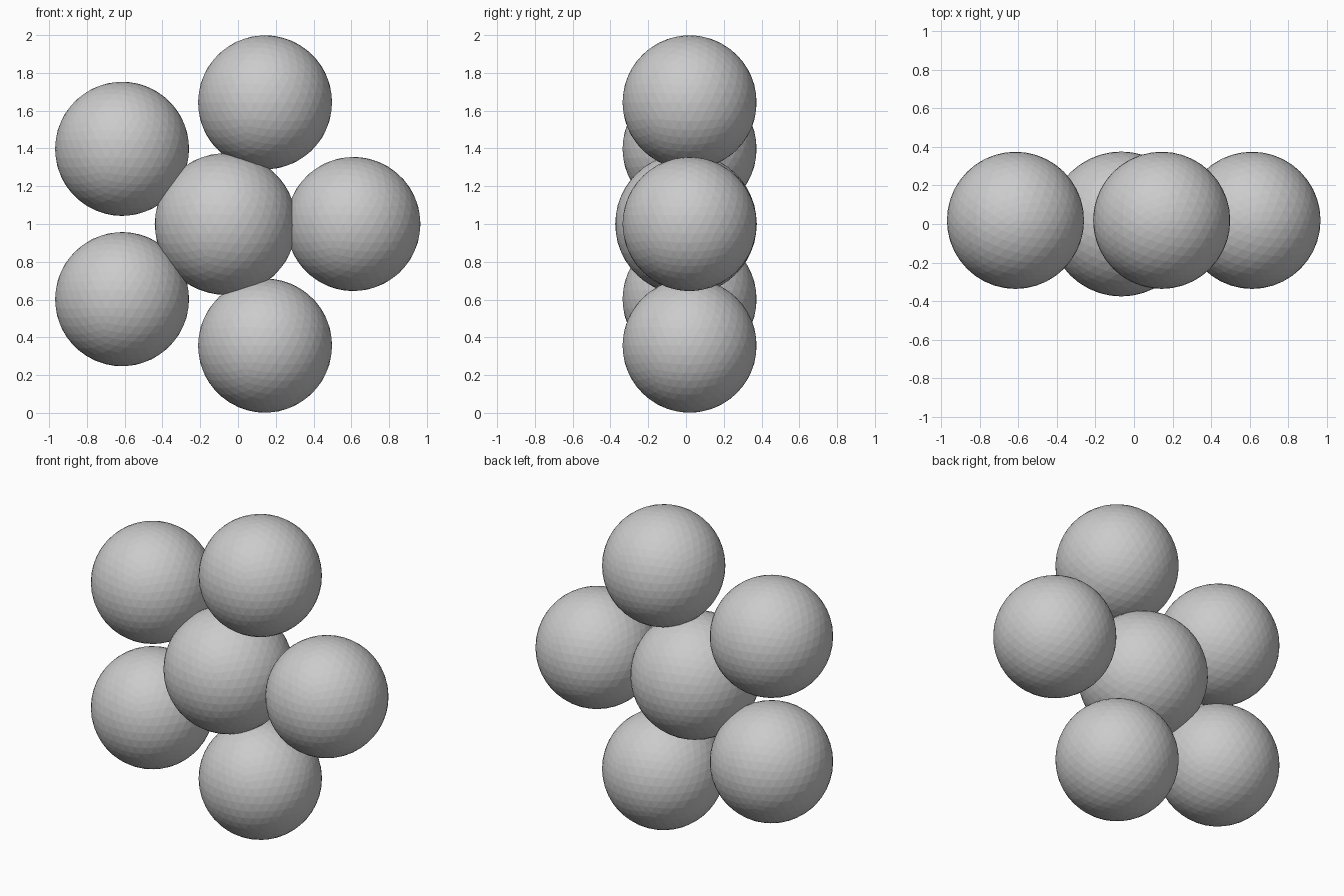
import bpy
import math

if "Cube" in bpy.data.objects:
    bpy.data.objects.remove(bpy.data.objects["Cube"])

CX, CZ = -0.066, 1.0      # flower centre
RING = 0.677              # distance from centre to each outer ball


def ball(name, radius, location):
    bpy.ops.mesh.primitive_ico_sphere_add(subdivisions=4, radius=radius, location=location)
    bpy.context.object.name = name


# Larger ball in the middle
ball("centre_ball", 0.375, (CX, 0, CZ))

# Five equal balls in an upright ring, set slightly back
for i in range(5):
    a = math.radians(72 * i)
    ball(f"outer_ball_{i + 1}", 0.355,
         (CX + RING * math.cos(a), 0.019, CZ + RING * math.sin(a)))
